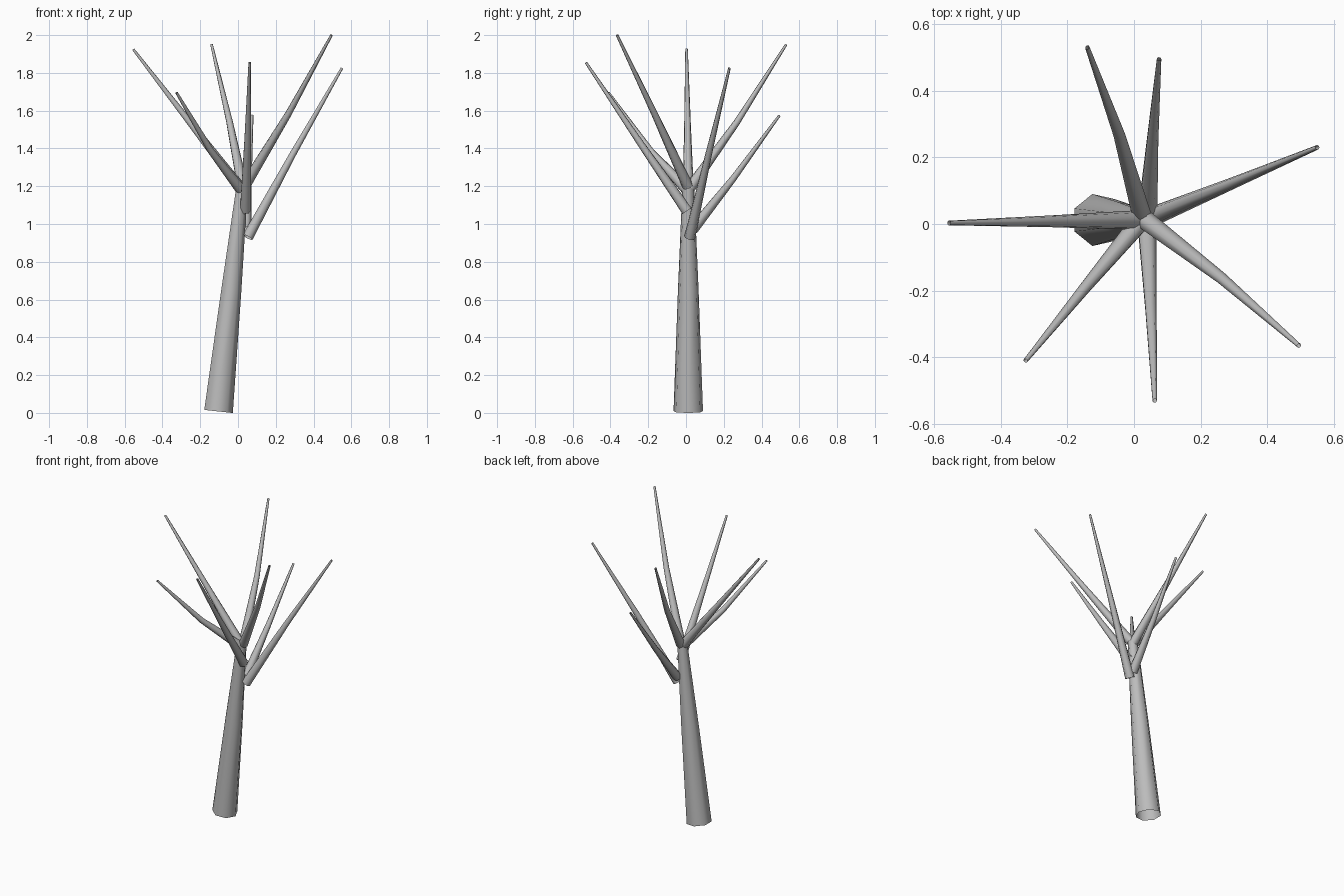
import bpy, bmesh, math
from mathutils import Vector

if "Cube" in bpy.data.objects:
    bpy.data.objects.remove(bpy.data.objects["Cube"])

bark = bpy.data.materials.new("grey bark")
bark.diffuse_color = (0.5, 0.5, 0.5, 1)
bark.use_nodes = True
bark.node_tree.nodes["Principled BSDF"].inputs["Base Color"].default_value = bark.diffuse_color
SIDES = 7


def limb(name, points, radii):
    """Open tapered tube through the points, rings square to the path."""
    pts = [Vector(p) for p in points]
    bm = bmesh.new()
    rings = []
    for i, (p, r) in enumerate(zip(pts, radii)):
        d = (pts[min(i + 1, len(pts) - 1)] - pts[max(i - 1, 0)]).normalized()
        u = (Vector((1, 0, 0)) - d * d.x).normalized()
        v = d.cross(u)
        rings.append([bm.verts.new(p + r * (math.cos(a) * u + math.sin(a) * v))
                      for a in (2 * math.pi * k / SIDES for k in range(SIDES))])
    for low, high in zip(rings, rings[1:]):
        for k in range(SIDES):
            n = (k + 1) % SIDES
            bm.faces.new((low[k], low[n], high[n], high[k])).smooth = True
    me = bpy.data.meshes.new(name)
    bm.to_mesh(me)
    bm.free()
    me.materials.append(bark)
    ob = bpy.data.objects.new(name, me)
    bpy.context.collection.objects.link(ob)
    return ob


# Leaning trunk
limb("trunk", [(-0.107, 0.012, 0.008), (-0.038, 0.012, 0.65), (0.022, 0.012, 1.215)],
     [0.08, 0.056, 0.031])

# Branches: base, bend, tip
branches = [
    [(0.020, 0.012, 1.18), (-0.25, 0.008, 1.53), (-0.555, 0.003, 1.925)],
    [(0.025, 0.02, 1.19), (-0.045, 0.27, 1.54), (-0.14, 0.53, 1.95)],
    [(0.040, 0.035, 0.97), (0.055, 0.25, 1.24), (0.075, 0.495, 1.575)],
    [(0.050, 0.02, 0.93), (0.29, 0.12, 1.37), (0.55, 0.23, 1.825)],
    [(0.035, 0.01, 1.20), (0.265, -0.165, 1.58), (0.495, -0.365, 2.0)],
    [(0.038, 0.005, 1.07), (0.05, -0.25, 1.44), (0.062, -0.53, 1.855)],
    [(0.018, 0.005, 1.18), (-0.145, -0.19, 1.39), (-0.325, -0.41, 1.695)],
]
for i, path in enumerate(branches, 1):
    limb(f"branch_{i}", path, [0.030, 0.018, 0.007])
